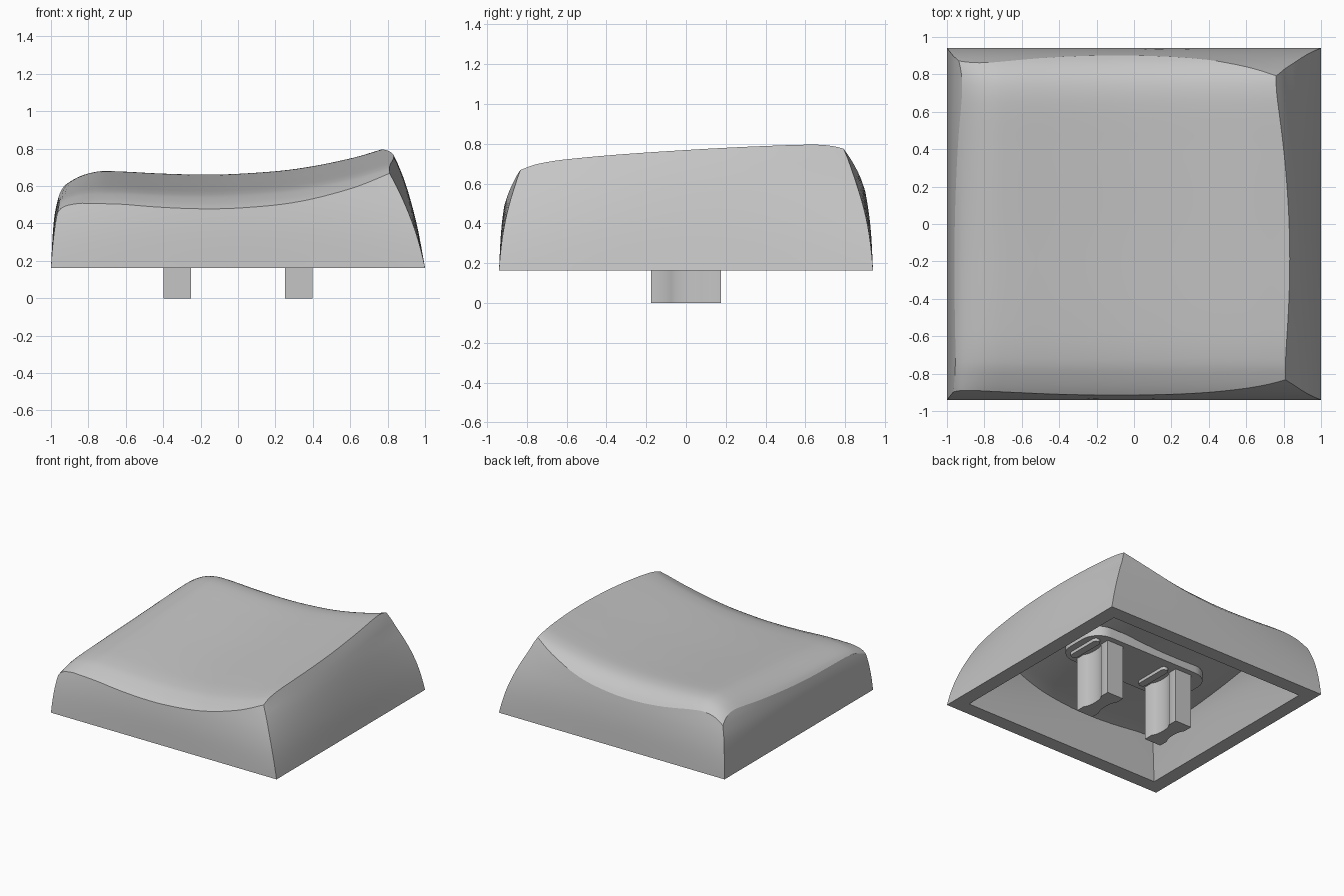
import bpy, bmesh, math
from mathutils import Vector

if "Cube" in bpy.data.objects:
    bpy.data.objects.remove(bpy.data.objects["Cube"])

grey = bpy.data.materials.new("mid grey plastic")
grey.use_nodes = True
grey.diffuse_color = (0.56, 0.56, 0.56, 1)
grey.node_tree.nodes["Principled BSDF"].inputs["Base Color"].default_value = (0.56, 0.56, 0.56, 1)


def curve(points):
    """Smooth interpolation through (position, value) points."""
    def slope(i):
        a, b = points[max(i - 1, 0)], points[min(i + 1, len(points) - 1)]
        return (b[1] - a[1]) / (b[0] - a[0])

    def value(t):
        t = min(max(t, points[0][0]), points[-1][0])
        i = 0
        while i < len(points) - 2 and t > points[i + 1][0]:
            i += 1
        (t0, a), (t1, b) = points[i], points[i + 1]
        w = t1 - t0
        s = (t - t0) / w
        return (a * (1 + 2 * s) * (1 - s) ** 2 + b * s * s * (3 - 2 * s)
                + w * slope(i) * s * (1 - s) ** 2 - w * slope(i + 1) * s * s * (1 - s))
    return value


# Profiles of the dished top (along x and y) and of the side walls (along z)
BASE = 0.163
top_x = curve([(-1, .46), (-.98, .53), (-.95, .583), (-.87, .64), (-.8, .667), (-.72, .68), (-.4, .666),
               (-.2, .661), (0, .665), (.3, .69), (.6, .747), (.79, .802), (.9, .835)])
top_y = curve([(-.95, -.205), (-.91, -.18), (-.875, -.16), (-.82, -.135), (-.75, -.11), (-.6, -.088),
               (0, -.045), (.4, -.016), (.65, 0), (.74, -.005), (.8, -.022), (.86, -.06),
               (.905, -.11), (.95, -.17)])
fade_left = curve([(-1, .6), (-.95, .62), (-.85, .85), (-.75, 1), (-.6, 1)])
wall_right = curve([(BASE, 1), (.39, .957), (.6, .9), (.74, .845), (.8, .81)])
wall_left = curve([(BASE, -1), (.35, -.99), (.45, -.98), (.52, -.965), (.6, -.94), (.7, -.89)])
wall_end = curve([(BASE, .94), (.35, .93), (.48, .915), (.6, .893), (.66, .88), (.72, .86), (.78, .835)])


def place(u, v, z, inset):
    """Point inside the walls at height z, with u and v running from -1 to 1."""
    h = (z - BASE) / .5
    bow = min(h, 1) ** 1.5
    if inset:
        inset += .15 * h
    right = wall_right(z) - .065 * bow * v * v - inset
    left = wall_left(z) + .03 * bow * v * v + inset
    end = wall_end(z) - .045 * bow * u * u - inset
    return Vector((left + (right - left) * (u + 1) / 2, v * end, z))


def on_top(u, v, inset, drop):
    z = .5
    for _ in range(30):
        p = place(u, v, z, inset)
        z += .6 * (max(top_x(p.x) + fade_left(p.x) * top_y(p.y) - drop, BASE + .05) - z)
    return place(u, v, z, inset)


def finish(bm, name, angle=30):
    bmesh.ops.recalc_face_normals(bm, faces=bm.faces)
    mesh = bpy.data.meshes.new(name)
    bm.to_mesh(mesh)
    bm.free()
    mesh.materials.append(grey)
    obj = bpy.data.objects.new(name, mesh)
    bpy.context.collection.objects.link(obj)
    bpy.ops.object.select_all(action='DESELECT')
    obj.select_set(True)
    bpy.context.view_layer.objects.active = obj
    bpy.ops.object.shade_smooth_by_angle(angle=math.radians(angle))


# Hollow cap: outer skin, flat rim and cavity as one closed surface
N, LEVELS = 48, 14
steps = []
for i in range(N + 1):
    t = 2 * i / N - 1
    steps.append(.3 * t + .7 * math.sin(t * math.pi / 2))
border = ([(i, 0) for i in range(N)] + [(N, j) for j in range(N)]
          + [(i, N) for i in range(N, 0, -1)] + [(0, j) for j in range(N, 0, -1)])


def bridge(bm, a, b):
    for i in range(len(a)):
        j = (i + 1) % len(a)
        bm.faces.new((a[i], a[j], b[j], b[i]))


def skin(bm, inset, drop):
    """Top sheet plus walls; returns the loop of verts at the rim."""
    grid = [[bm.verts.new(on_top(u, v, inset, drop)) for v in steps] for u in steps]
    for i in range(N):
        for j in range(N):
            bm.faces.new((grid[i][j], grid[i + 1][j], grid[i + 1][j + 1], grid[i][j + 1]))
    loop = [grid[i][j] for i, j in border]
    heights = [v.co.z for v in loop]
    for k in range(1, LEVELS + 1):
        f = 1 - k / LEVELS
        lower = [bm.verts.new(place(steps[i], steps[j], BASE + (z - BASE) * f, inset))
                 for (i, j), z in zip(border, heights)]
        bridge(bm, loop, lower)
        loop = lower
    return loop


bm = bmesh.new()
outer = skin(bm, 0, 0)
inner = skin(bm, .115, .135)
bridge(bm, outer, inner)
finish(bm, "cap_shell", 26)


def prism(name, outline, z0, z1):
    bm = bmesh.new()
    face = bm.faces.new([bm.verts.new((x, y, z0)) for x, y in outline])
    ext = bmesh.ops.extrude_face_region(bm, geom=[face])
    for v in ext["geom"]:
        if isinstance(v, bmesh.types.BMVert):
            v.co.z = z1
    finish(bm, name)


def rounded(cx, cy, hx, hy, r, seg=8):
    pts = []
    for q, (sx, sy) in enumerate(((1, 1), (-1, 1), (-1, -1), (1, -1))):
        for k in range(seg + 1):
            a = math.pi / 2 * (q + k / seg)
            pts.append((cx + sx * (hx - r) + r * math.cos(a), cy + sy * (hy - r) + r * math.sin(a)))
    return pts


# Mounting pad under the ceiling
prism("mounting_pad", rounded(0, 0, .55, .22, .15), .44, .52)

# Two waisted stems, each with a small rib beside it
for side, x in (("left", .325), ("right", -.325)):
    half = [(.073, -.175), (.073, -.1)]
    for k in range(1, 8):
        t = k / 8
        half.append((.073 - .025 * math.sin(t * math.pi) ** .6, -.1 + .2 * t))
    half += [(.073, .1), (.073, .175)]
    outline = [(x + a, b) for a, b in half] + [(x - a, b) for a, b in reversed(half)]
    prism(side + "_stem", outline, 0, .5)
    prism(side + "_rib", rounded(x + .14, 0, .03, .15, .029), .415, .48)
